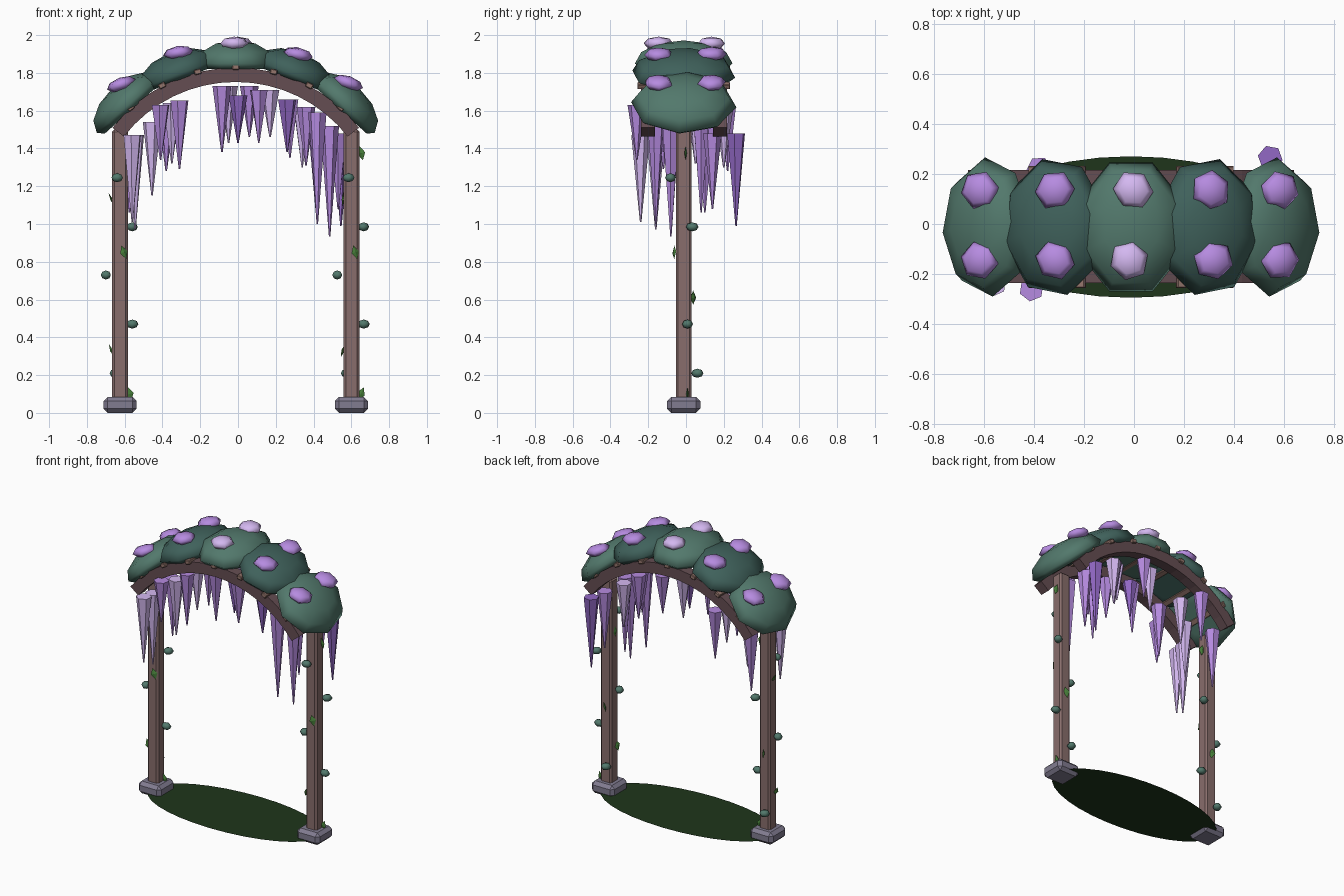
import bpy, bmesh, math, random
from mathutils import Matrix, Vector

if "Cube" in bpy.data.objects:
    bpy.data.objects.remove(bpy.data.objects["Cube"])

random.seed(4)
CX, CY, CZ = -0.012, -0.012, 1.0   # centre of the arch circle


def mat(name, r, g, b):
    m = bpy.data.materials.new(name)
    m.diffuse_color = (r, g, b, 1)
    m.use_nodes = True
    m.node_tree.nodes["Principled BSDF"].inputs["Base Color"].default_value = m.diffuse_color
    return m


POST = mat("post_wood", 0.25, 0.155, 0.15)
RAIL = mat("rail_wood", 0.13, 0.075, 0.085)
SLAT = mat("slat_wood", 0.30, 0.18, 0.15)
STONE = mat("stone", 0.22, 0.20, 0.28)
LEAF_A = mat("foliage_light", 0.085, 0.19, 0.15)
LEAF_B = mat("foliage_dark", 0.05, 0.12, 0.105)
GREEN = mat("leaf_green", 0.06, 0.20, 0.04)
GRASS = mat("grass", 0.013, 0.036, 0.011)
PURPLES = [mat("lilac_light", 0.66, 0.48, 0.88), mat("lilac", 0.47, 0.26, 0.75),
           mat("lilac_deep", 0.29, 0.14, 0.56)]


def finish(name, bm, material, matrix=Matrix(), smooth=False):
    me = bpy.data.meshes.new(name)
    bmesh.ops.recalc_face_normals(bm, faces=bm.faces)
    for f in bm.faces:
        f.smooth = smooth
    bm.to_mesh(me)
    bm.free()
    me.materials.append(material)
    ob = bpy.data.objects.new(name, me)
    ob.matrix_world = matrix
    bpy.context.collection.objects.link(ob)
    return ob


def place(loc, rot_y=0.0, rot_z=0.0):
    return (Matrix.Translation(loc) @ Matrix.Rotation(rot_y, 4, 'Y')
            @ Matrix.Rotation(rot_z, 4, 'Z'))


def box(name, size, material, matrix, bevel=0.0):
    bm = bmesh.new()
    bmesh.ops.create_cube(bm, size=1)
    bmesh.ops.scale(bm, vec=size, verts=bm.verts)
    if bevel:
        bmesh.ops.bevel(bm, geom=bm.edges[:], offset=bevel, segments=1, affect='EDGES')
    return finish(name, bm, material, matrix)


def blob(name, radii, material, matrix, sides, rings, floor=-1.0, turn=0.0):
    """Squashed coarse sphere; floor flattens its underside."""
    bm = bmesh.new()
    bmesh.ops.create_uvsphere(bm, u_segments=sides, v_segments=rings, radius=1)
    bmesh.ops.rotate(bm, verts=bm.verts, matrix=Matrix.Rotation(turn, 3, 'Z'))
    for v in bm.verts:
        v.co.z = max(v.co.z, floor)
    bmesh.ops.scale(bm, vec=radii, verts=bm.verts)
    return finish(name, bm, material, matrix, smooth=True)


def on_arch(a, r, y):
    return Vector((CX + r * math.sin(a), y, CZ + r * math.cos(a)))


# Posts, stone feet and the climbing leaves
BUDS = [(-.015, -.07, 1.245), (.065, .045, .985), (-.075, -.005, .73),
        (.065, .02, .47), (-.025, .072, .21)]
BLADES = [(.05, .02, .10), (-.045, -.02, .33), (.0, .05, .61),
          (.02, -.05, .85), (-.045, .0, 1.13), (.052, .01, 1.375)]
for side, s in (("left", -1), ("right", 1)):
    px = CX + s * 0.6125
    box(side + "_post", (.084, .084, 1.46), POST, place((px, CY, .77)), .012)
    box(side + "_post_foot", (.175, .175, .085), STONE, place((px, CY, .0425)), .022)
    for i, (dx, dy, z) in enumerate(BUDS):
        blob(f"{side}_vine_bud_{i}", (.035, .029, .024), LEAF_A,
             place((px + dx, CY + dy, z), 0, i), 6, 4)
    for i, (dx, dy, z) in enumerate(BLADES):
        bm = bmesh.new()
        bmesh.ops.create_uvsphere(bm, u_segments=4, v_segments=2, radius=1)
        bmesh.ops.scale(bm, vec=(.022, .007, .038), verts=bm.verts)
        finish(f"{side}_vine_leaf_{i}", bm, GREEN,
               place((px + dx, CY + dy, z), random.uniform(-.5, .5), i * 1.2))

# Curved arch rails: a rectangular section swept along an arc
for name, y in (("front_arch_rail", -.201), ("back_arch_rail", .18)):
    bm = bmesh.new()
    rings = []
    for k in range(17):
        a = math.radians(-52 + 104 * k / 16)
        rings.append([bm.verts.new(on_arch(a, r, y + dy)) for r, dy in
                      ((.752, -.036), (.828, -.036), (.828, .036), (.752, .036))])
    for p, q in zip(rings, rings[1:]):
        for j in range(4):
            bm.faces.new((p[j], p[(j + 1) % 4], q[(j + 1) % 4], q[j]))
    bm.faces.new(rings[0])
    bm.faces.new(rings[-1])
    finish(name, bm, RAIL)

# Cross slats on top of the rails
for k in range(-3, 4):
    a = math.radians(14 * k)
    box(f"cross_slat_{k + 3}", (.038, .49, .028), SLAT, place(on_arch(a, .83, CY), a), .004)

# Flat-bottomed foliage clumps with two blossoms on each
for k in range(-2, 3):
    a = math.radians(21 * k)
    blob(f"foliage_clump_{k + 2}", (.225, .28, .122), LEAF_B if k % 2 else LEAF_A,
         place(on_arch(a, .85, CY), a), 8, 6, -.25, math.pi / 8 + .15 * k)
    for j, y in enumerate((-.145, .135)):
        ab = math.radians(19.3 * k) + random.uniform(-.02, .02)
        blob(f"blossom_{k + 2}_{j}", (.082, .078, .036), PURPLES[0 if k == 0 else 1],
             place(on_arch(ab, .956, y), ab * .5, random.uniform(0, 3)), 6, 4)

# Hanging flower cones: x, y, top z, tip z, shade
CONES = [(-.56, -.24, 1.47, 1.01, 0), (-.545, -.16, 1.47, .97, 0), (-.575, .10, 1.47, 1.06, 1),
         (-.455, -.03, 1.54, 1.15, 0), (-.41, -.26, 1.63, 1.34, 1), (-.38, .22, 1.62, 1.28, 1),
         (-.35, .05, 1.64, 1.32, 0), (-.31, -.12, 1.655, 1.29, 1),
         (-.085, -.12, 1.73, 1.38, 1), (-.05, .10, 1.73, 1.43, 0), (.0, -.04, 1.68, 1.43, 2),
         (.06, .17, 1.73, 1.46, 1), (.11, -.15, 1.71, 1.43, 1), (.17, .03, 1.71, 1.46, 0),
         (.26, -.10, 1.66, 1.38, 2), (.275, .13, 1.66, 1.35, 1), (.34, .20, 1.61, 1.30, 0),
         (.36, -.03, 1.62, 1.31, 1), (.42, -.16, 1.59, 1.0, 1), (.415, .08, 1.59, 1.06, 1),
         (.485, -.08, 1.52, .935, 1), (.545, .265, 1.48, .99, 2), (.53, .14, 1.48, 1.08, 1)]
for i, (x, y, top, tip, shade) in enumerate(CONES):
    bm = bmesh.new()
    bmesh.ops.create_cone(bm, cap_ends=True, segments=6, radius1=.004, radius2=.05,
                          depth=top - tip)
    finish(f"hanging_flower_{i}", bm, PURPLES[shade],
           place((x, y, (top + tip) / 2), 0, random.uniform(0, 1)))

# Oval grass patch
bm = bmesh.new()
bmesh.ops.create_circle(bm, cap_ends=True, segments=32, radius=1)
bmesh.ops.scale(bm, vec=(.65, .283, 1), verts=bm.verts)
finish("grass_patch", bm, GRASS, place((CX, CY, .02)))
